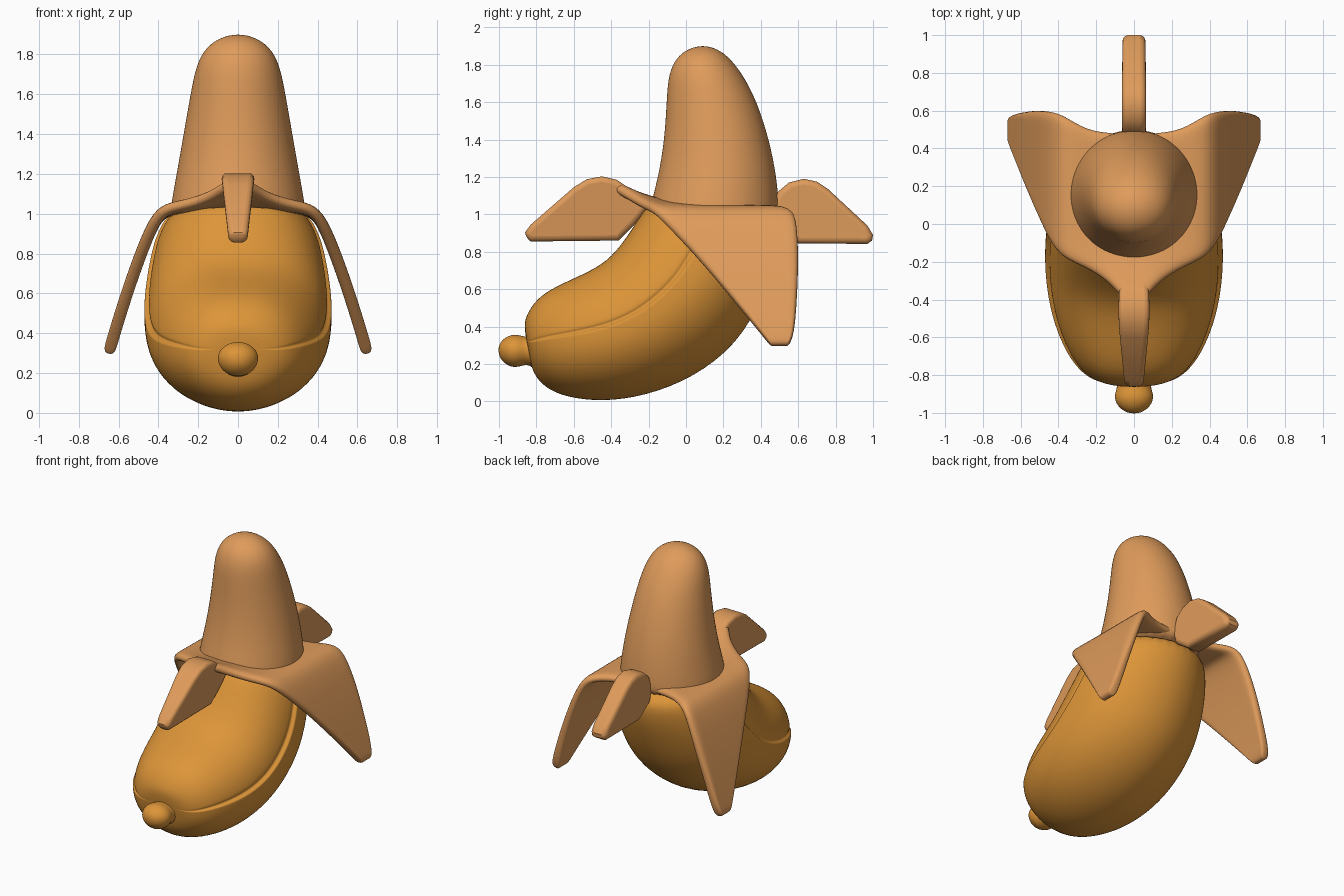
import bpy, bmesh, math

if "Cube" in bpy.data.objects:
    bpy.data.objects.remove(bpy.data.objects["Cube"])


def material(name, rgb):
    m = bpy.data.materials.new(name)
    m.diffuse_color = (*rgb, 1)
    m.use_nodes = True
    m.node_tree.nodes["Principled BSDF"].inputs["Base Color"].default_value = m.diffuse_color
    return m


ORANGE = material("peel orange", (0.72, 0.30, 0.04))
TAN = material("flesh tan", (0.74, 0.33, 0.105))


def build(name, verts, faces, mat, subsurf=2):
    me = bpy.data.meshes.new(name)
    me.from_pydata(verts, [], faces)
    bm = bmesh.new()
    bm.from_mesh(me)
    bmesh.ops.recalc_face_normals(bm, faces=bm.faces)
    bm.to_mesh(me)
    bm.free()
    ob = bpy.data.objects.new(name, me)
    bpy.context.collection.objects.link(ob)
    me.materials.append(mat)
    me.polygons.foreach_set("use_smooth", [True] * len(me.polygons))
    if subsurf:
        mod = ob.modifiers.new("smooth", 'SUBSURF')
        mod.levels = mod.render_levels = subsurf
    return ob


def loft(name, rings, mat):
    n = len(rings[0])
    verts = [v for r in rings for v in r]
    faces = [(i * n + j, i * n + (j + 1) % n, (i + 1) * n + (j + 1) % n, (i + 1) * n + j)
             for i in range(len(rings) - 1) for j in range(n)]
    faces += [tuple(range(n)), tuple(range((len(rings) - 1) * n, len(rings) * n))]
    return build(name, verts, faces, mat)


def power(v, p):
    return math.copysign(abs(v) ** p, v)


# Lower peel: (top y, top z, bottom y, bottom z, half width) along the bend
stations = [(-.868, .40, -.835, .22, .09), (-.855, .46, -.81, .13, .21),
            (-.80, .55, -.73, .055, .30), (-.70, .615, -.60, .012, .375),
            (-.55, .68, -.40, -.003, .44), (-.42, .75, -.15, .045, .47),
            (-.33, .86, .10, .16, .475), (-.27, .955, .32, .355, .46),
            (-.22, 1.03, .455, .66, .425), (-.205, 1.035, .51, .85, .38),
            (-.19, 1.03, .495, 1.01, .34)]
SEAM = .14
# Half-section: lower shell, narrow groove at the seam, then the slimmer upper lid
half = [(-math.pi / 2 + k * (math.pi / 2 + SEAM - .05) / 9, 1.0) for k in range(10)]
half += [(SEAM - .025, 1.0), (SEAM, .945), (SEAM + .04, .95), (SEAM + .06, .97)]
half += [(SEAM + .06 + k * (math.pi / 2 - SEAM - .06) / 8, .97) for k in range(1, 9)]
section = half + [(math.pi - a, s) for a, s in reversed(half[1:-1])]
rings = []
for ty, tz, by, bz, w in stations:
    ring = []
    for a, s in section:
        p = .84 if math.sin(a) > 0 else 1.04
        c, u = power(math.cos(a), p), power(math.sin(a), 1)
        ring.append((w * c * s, (ty + by) / 2 + (ty - by) / 2 * u, (tz + bz) / 2 + (tz - bz) / 2 * u))
    rings.append(ring)
loft("lower_peel", rings, ORANGE)

# Banana flesh: (z, front y, back y, half width)
levels = [(.95, -.20, .50, .345), (1.04, -.195, .50, .34), (1.2, -.15, .487, .31),
          (1.4, -.117, .447, .275), (1.6, -.105, .382, .24), (1.73, -.098, .315, .215),
          (1.82, -.065, .25, .175), (1.875, -.01, .187, .11), (1.9, .06, .12, .035)]
rings = []
for z, y0, y1, w in levels:
    rings.append([(w * math.cos(k * math.pi / 14), (y0 + y1) / 2 + (y1 - y0) / 2 * math.sin(k * math.pi / 14), z)
                  for k in range(28)])
loft("banana_flesh", rings, TAN)

# Collar and hanging side flaps: (x, z, front y, back y, lift at the front)
rows = [(0, 1.02, -.42, .48, .15), (.06, 1.02, -.40, .48, .14), (.13, 1.02, -.31, .485, .08),
        (.25, 1.02, -.235, .50, .03), (.36, 1.02, -.19, .57, .01), (.42, .97, -.13, .595, 0),
        (.50, .77, .06, .605, 0), (.575, .55, .245, .595, 0), (.635, .35, .41, .58, 0),
        (.65, .295, .455, .545, 0)]
N = 9
verts, faces = [], []
for x, z, y0, y1, lift in rows:
    for k in range(N):
        t = k / (N - 1)
        verts.append((x, y0 + (y1 - y0) * t, z + lift * (1 - t) ** 4))
for i in range(len(rows) - 1):
    for k in range(N - 1):
        a = i * N + k
        faces.append((a, a + 1, a + N + 1, a + N))
flaps = build("collar_and_side_flaps", verts, faces, TAN, 0)
mod = flaps.modifiers.new("mirror", 'MIRROR')
mod.use_clip = True
mod = flaps.modifiers.new("thickness", 'SOLIDIFY')
mod.thickness, mod.offset = .06, 0
mod = flaps.modifiers.new("smooth", 'SUBSURF')
mod.levels = mod.render_levels = 2


# Folded front and back flaps, extruded from their side outlines
def fin(name, outline, top_w, bottom_w):
    n = len(outline)
    verts = []
    for side in (-1, 1):
        for y, z in outline:
            t = (z - .85) / .35
            verts.append((side * (bottom_w + (top_w - bottom_w) * t), y, z))
    faces = [tuple(range(n)), tuple(range(n, 2 * n))]
    faces += [(i, (i + 1) % n, n + (i + 1) % n, n + i) for i in range(n)]
    ob = build(name, verts, faces, TAN, 0)
    bev = ob.modifiers.new("round edges", 'BEVEL')
    bev.width, bev.segments, bev.limit_method, bev.angle_limit = .03, 4, 'ANGLE', math.radians(50)
    bpy.ops.object.select_all(action='DESELECT')
    ob.select_set(True)
    bpy.context.view_layer.objects.active = ob
    bpy.ops.object.shade_smooth_by_angle(angle=math.radians(40))


fin("front_flap", [(-.20, 1.04), (-.29, 1.13), (-.37, 1.185), (-.45, 1.203), (-.53, 1.188),
                   (-.60, 1.145), (-.83, .945), (-.86, .905), (-.855, .87), (-.83, .855),
                   (-.36, .86), (-.27, .95)], .085, .045)
fin("back_flap", [(.45, 1.02), (.49, 1.12), (.55, 1.17), (.63, 1.19), (.70, 1.175), (.76, 1.135),
                  (.97, .94), (1.0, .89), (.995, .86), (.97, .842), (.60, .845), (.48, .93)], .065, .06)

# Tip knob with a short flared stem, turned along y: (y, radius)
rings = []
for y, r in [(-1.003, .025), (-.985, .065), (-.95, .097), (-.91, .106), (-.87, .092),
             (-.835, .088), (-.79, .14), (-.74, .16)]:
    ring = []
    for k in range(20):
        a = k * math.pi / 10
        drop = .9 if math.sin(a) < 0 else .8
        ring.append((r * math.cos(a), y, .275 + r * drop * math.sin(a)))
    rings.append(ring)
loft("tip_knob", rings, ORANGE)
